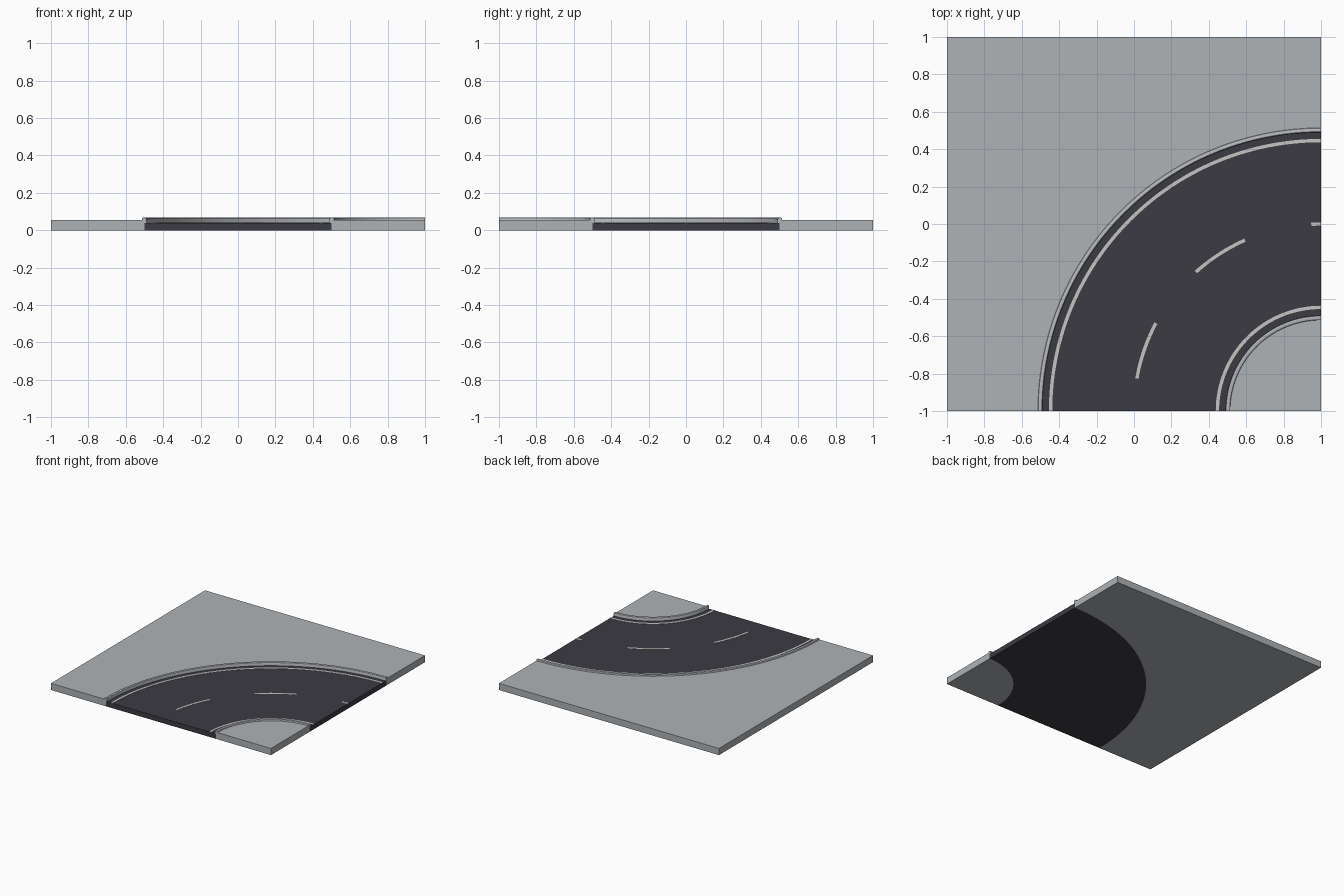
import bpy, bmesh, math

if "Cube" in bpy.data.objects:
    bpy.data.objects.remove(bpy.data.objects["Cube"])

CX, CY = 1.0, -1.0      # centre of the bend
SEG = 64                # segments over the quarter turn


def material(name, rgb):
    m = bpy.data.materials.new(name)
    m.diffuse_color = (*rgb, 1)
    m.use_nodes = True
    m.node_tree.nodes["Principled BSDF"].inputs["Base Color"].default_value = m.diffuse_color
    return m


ASPHALT = material("dark asphalt", (0.046, 0.044, 0.056))
PAVING = material("grey paving", (0.43, 0.45, 0.47))
KERB = material("pale kerb", (0.47, 0.49, 0.51))
PAINT = material("road paint", (0.56, 0.56, 0.55))


def polar(r, deg):
    a = math.radians(deg)
    return CX + r * math.cos(a), CY + r * math.sin(a)


def finish(bm, name, mat):
    bmesh.ops.recalc_face_normals(bm, faces=bm.faces)
    me = bpy.data.meshes.new(name)
    bm.to_mesh(me)
    bm.free()
    ob = bpy.data.objects.new(name, me)
    bpy.context.collection.objects.link(ob)
    me.materials.append(mat)
    bpy.ops.object.select_all(action='DESELECT')
    ob.select_set(True)
    bpy.context.view_layer.objects.active = ob
    bpy.ops.object.shade_smooth_by_angle(angle=math.radians(30))
    return ob


def sweep(name, profile, mat, a0=90, a1=180):
    """Sweep a closed (radius, z) profile round the bend, with end caps."""
    bm = bmesh.new()
    n = max(4, round(SEG * (a1 - a0) / 90))
    rings = []
    for i in range(n + 1):
        a = a0 + (a1 - a0) * i / n
        rings.append([bm.verts.new((*polar(r, a), z)) for r, z in profile])
    k = len(profile)
    for p, q in zip(rings, rings[1:]):
        for j in range(k):
            bm.faces.new((p[j], p[(j + 1) % k], q[(j + 1) % k], q[j]))
    bm.faces.new(rings[0])
    bm.faces.new(rings[-1])
    return finish(bm, name, mat)


def slab(name, outline, height, mat):
    """Extrude a flat outline upward from the ground."""
    bm = bmesh.new()
    f = bm.faces.new([bm.verts.new((x, y, 0)) for x, y in outline])
    ext = bmesh.ops.extrude_face_region(bm, geom=[f], use_keep_orig=True)
    top = [v for v in ext["geom"] if isinstance(v, bmesh.types.BMVert)]
    bmesh.ops.translate(bm, verts=top, vec=(0, 0, height))
    return finish(bm, name, mat)


def box_profile(r0, r1, z0, z1):
    return [(r0, z0), (r1, z0), (r1, z1), (r0, z1)]


def arc(r):
    return [polar(r, 90 + 90 * i / SEG) for i in range(SEG + 1)]


# Pavements either side of the road
slab("outer_pavement", arc(1.5) + [(-1, -1), (-1, 1), (1, 1)][0:], 0.055, PAVING)
slab("inner_pavement", arc(0.5) + [(CX, CY)], 0.055, PAVING)

# Road surface
sweep("road", box_profile(0.5, 1.5, 0, 0.04), ASPHALT)

# Rounded kerbs: s points from the road toward the pavement
for name, r, s in (("outer_kerb", 1.5, 1), ("inner_kerb", 0.5, -1)):
    prof = [(-0.010, 0.038), (-0.010, 0.059), (-0.008, 0.064), (-0.003, 0.067),
            (0.008, 0.067), (0.012, 0.065), (0.014, 0.061), (0.014, 0.038)]
    sweep(name, [(r + s * d, z) for d, z in prof], KERB)

# Painted edge lines and centre dashes
for name, r in (("outer_edge_line", 1.446), ("inner_edge_line", 0.554)):
    sweep(name, box_profile(r - 0.009, r + 0.009, 0.039, 0.042), PAINT)
for i, (a0, a1) in enumerate(((152, 170), (114, 132), (90, 93))):
    sweep(f"centre_dash_{i + 1}", box_profile(0.991, 1.009, 0.039, 0.042), PAINT, a0, a1)
